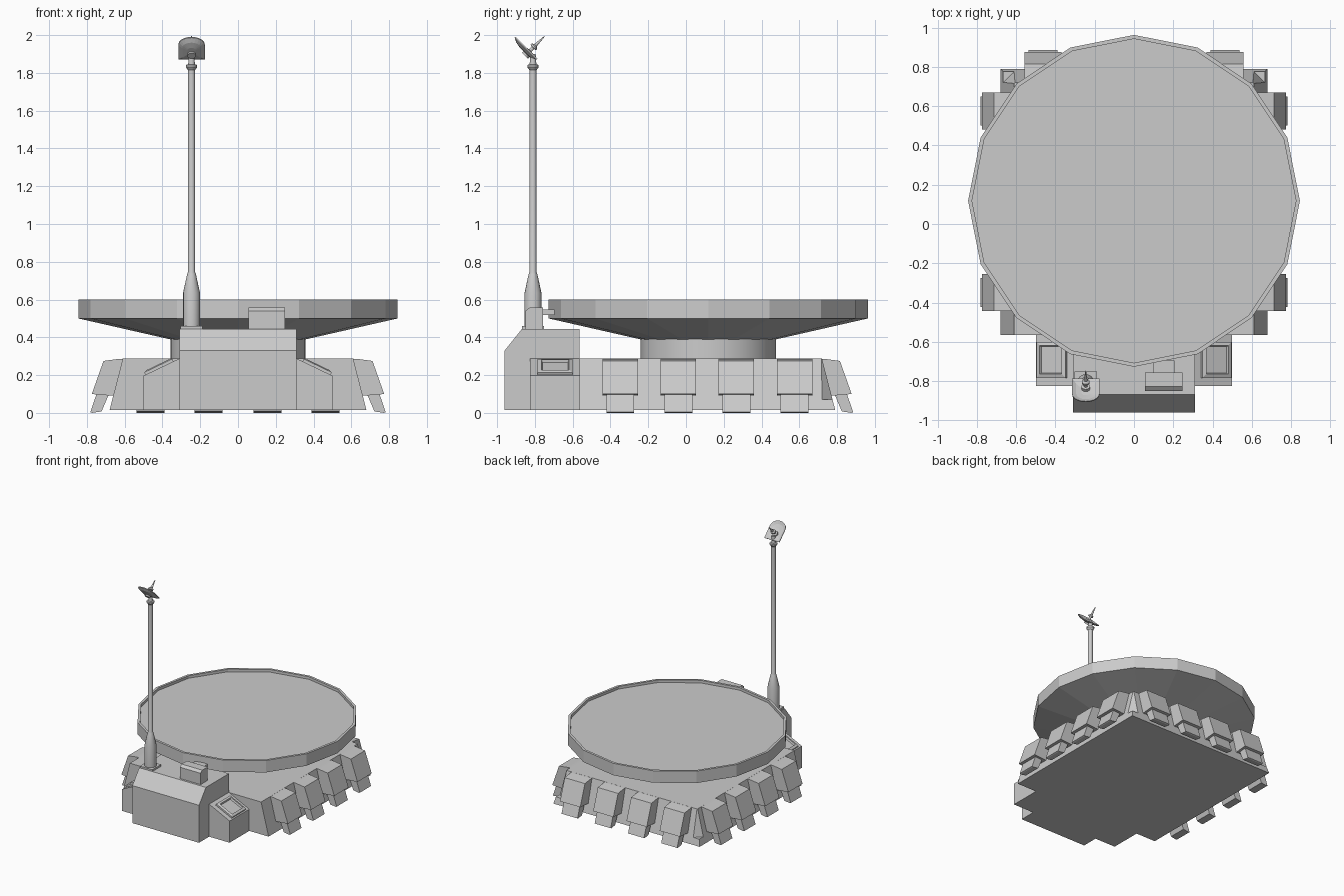
import bpy, bmesh, math
from mathutils import Matrix, Vector

if "Cube" in bpy.data.objects:
    bpy.data.objects.remove(bpy.data.objects["Cube"])


def finish(name, bm):
    bmesh.ops.recalc_face_normals(bm, faces=bm.faces)
    me = bpy.data.meshes.new(name)
    bm.to_mesh(me)
    bm.free()
    ob = bpy.data.objects.new(name, me)
    bpy.context.collection.objects.link(ob)
    return ob


def loft(name, loops, caps=True):
    """Skin a stack of equal-length point loops."""
    bm = bmesh.new()
    rings = [[bm.verts.new(p) for p in l] for l in loops]
    n = len(rings[0])
    for a, b in zip(rings, rings[1:]):
        for i in range(n):
            bm.faces.new((a[i], a[(i + 1) % n], b[(i + 1) % n], b[i]))
    if caps:
        bm.faces.new(rings[0])
        bm.faces.new(rings[-1])
    return finish(name, bm)


def box(name, x0, x1, y0, y1, z0, z1):
    pts = [(x0, y0), (x1, y0), (x1, y1), (x0, y1)]
    return loft(name, [[(x, y, z) for x, y in pts] for z in (z0, z1)])


def prism_x(name, prof, x0, x1):
    return loft(name, [[(x, y, z) for y, z in prof] for x in (x0, x1)])


def prism_y(name, prof, y0, y1):
    return loft(name, [[(x, y, z) for x, z in prof] for y in (y0, y1)])


def lathe(name, prof, cx, cy, n, start=0.0):
    ang = [start + 2 * math.pi * i / n for i in range(n)]
    return loft(name, [[(cx + r * math.cos(a), cy + r * math.sin(a), z) for a in ang] for r, z in prof])


def smooth(ob, angle=40):
    bpy.ops.object.select_all(action='DESELECT')
    ob.select_set(True)
    bpy.context.view_layer.objects.active = ob
    bpy.ops.object.shade_smooth_by_angle(angle=math.radians(angle))


def mirror_x(ob):
    ob.modifiers.new("mirror", 'MIRROR')


# Hull: low base slab and sloping walls with cut rear corners
def hull_loop(w, back, cut, z):
    return [(-w, -0.565, z), (w, -0.565, z), (w, back - cut, z),
            (w - cut, back, z), (cut - w, back, z), (-w, back - cut, z)]


loft("hull_base", [[(-w, -0.565, z), (w, -0.565, z), (w, b, z), (-w, b, z)]
                   for w, b, z in ((0.68, 0.79, 0.015), (0.666, 0.776, 0.07))])
loft("hull_walls", [hull_loop(0.666, 0.776, 0.055, 0.07), hull_loop(0.61, 0.72, 0.004, 0.287)])

# Front housing with sloped upper front edge
prism_x("front_housing", [(-0.96, 0.015), (-0.96, 0.33), (-0.868, 0.445),
                          (-0.565, 0.445), (-0.565, 0.015)], -0.31, 0.31)

# Side housings with sloped tops and framed hatches
mirror_x(prism_y("side_housing", [(0.31, 0.015), (0.50, 0.015), (0.50, 0.197), (0.31, 0.288)],
                 -0.825, -0.565))
hatch = []
for u, v, h in ((0.0, 0.0, -0.01), (0.0, 0.0, 0.014), (0.02, 0.02, 0.02), (0.025, 0.025, 0.006)):
    ring = []
    for t, y in ((0.035 + u, -0.785 + v), (0.20 - u, -0.785 + v), (0.20 - u, -0.60 - v), (0.035 + u, -0.60 - v)):
        ring.append((0.31 + t * 0.902 + h * 0.432, y, 0.288 - t * 0.432 + h * 0.902))
    hatch.append(ring)
mirror_x(loft("side_hatch", hatch))

# Skirt pads: tilted upper block and narrower foot, on both sides and the back
UPPER = [(0.60, 0.287), (0.63, 0.286), (0.712, 0.275), (0.774, 0.10), (0.68, 0.092), (0.63, 0.092)]
FOOT = [(0.66, 0.12), (0.742, 0.12), (0.782, 0.004), (0.772, 0.0), (0.722, 0.008), (0.685, 0.095)]


def pad(name, prof, half, centre, place):
    return loft(name, [[place(d, centre + s * half, z) for d, z in prof] for s in (-1, 1)])


def on_side(d, t, z):
    return (d, t, z)


def on_back(d, t, z):
    return (t, d + 0.103, z)


for c in (-0.348, -0.04, 0.267, 0.575):
    mirror_x(pad("side_pad", UPPER, 0.094, c, on_side))
    mirror_x(pad("side_foot", FOOT, 0.074, c, on_side))
for c in (0.155, 0.463):
    mirror_x(pad("back_pad", UPPER, 0.094, c, on_back))
    mirror_x(pad("back_foot", FOOT, 0.074, c, on_back))

# Turntable neck and sixteen-sided platform with a thin raised rim
smooth(lathe("turntable_neck", [(0.358, 0.28), (0.358, 0.40)], 0, 0.118, 32))
lathe("platform", [(0.34, 0.385), (0.845, 0.50), (0.845, 0.60), (0.825, 0.60), (0.825, 0.578)],
      0, 0.118, 16, math.pi / 2)

# Sensor box on the front housing with a rear connector
prism_x("sensor_box", [(-0.85, 0.44), (-0.85, 0.54), (-0.828, 0.558), (-0.757, 0.558), (-0.757, 0.44)],
        0.055, 0.248)
box("sensor_connector", 0.10, 0.205, -0.76, -0.695, 0.517, 0.547)

# Mast with flared socket and collar
MX, MY = -0.246, -0.81
box("mast_plate", MX - 0.058, MX + 0.058, MY - 0.058, MY + 0.058, 0.44, 0.46)
smooth(lathe("mast", [(0.045, 0.455), (0.045, 0.635), (0.023, 0.735), (0.019, 0.745), (0.019, 1.815),
                      (0.030, 1.83), (0.030, 1.842), (0.018, 1.845), (0.014, 1.90)], MX, MY, 16), 25)

# Antenna dish: shallow D-shaped bowl tilted up and back
tilt = Matrix.Translation((MX, -0.848, 1.927)) @ Matrix.Rotation(math.radians(-45), 4, 'X')
outline = [(-0.070, -0.080), (0.070, -0.080), (0.070, 0.025)]
outline += [(0.070 * math.cos(a), 0.028 + 0.056 * math.sin(a))
            for a in [math.pi * i / 10 for i in range(1, 10)]]
outline += [(-0.070, 0.025)]


def bowl(scale, depth):
    # local y runs up the dish (towards the front), local z is the facing direction
    return [tilt @ Vector((x * scale, -y * scale, depth)) for x, y in outline]


loft("antenna_dish", [bowl(0.3, -0.018), bowl(0.7, -0.012), bowl(1, 0.0), bowl(1, 0.006),
                      bowl(0.7, -0.004), bowl(0.3, -0.009)])

# Antenna feed: stacked rings and a pointed tip along the facing direction
feed = lathe("antenna_feed", [(0.022, -0.025), (0.022, 0.012), (0.010, 0.014), (0.010, 0.035),
                              (0.020, 0.037), (0.020, 0.047), (0.009, 0.055), (0.002, 0.122)], 0, 0, 12)
feed.data.transform(Matrix.Translation((MX, -0.835, 1.908)) @ Matrix.Rotation(math.radians(-45), 4, 'X'))
